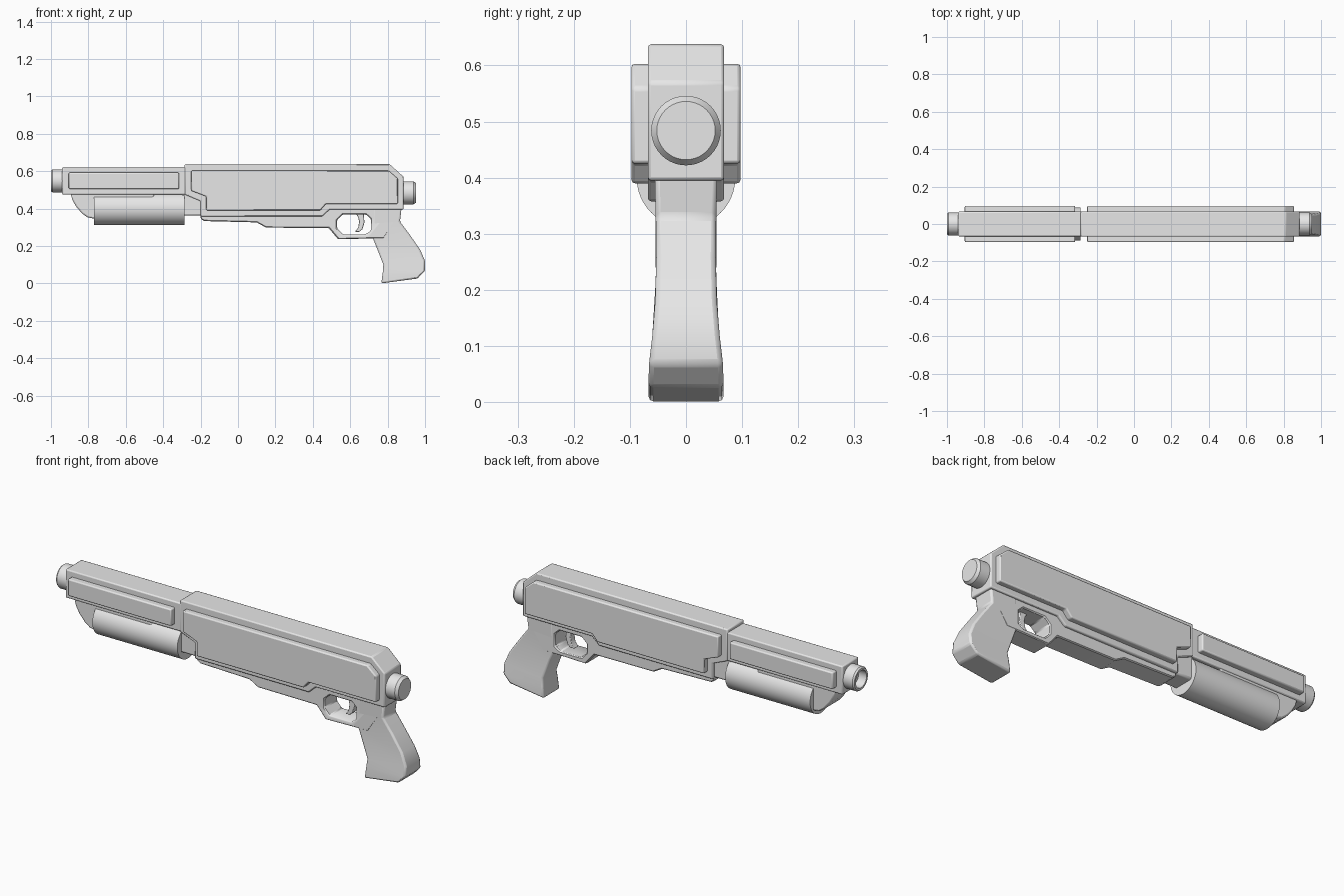
import bpy, bmesh, math
from mathutils import Matrix

if "Cube" in bpy.data.objects:
    bpy.data.objects.remove(bpy.data.objects["Cube"])

grey = bpy.data.materials.new("light_grey")
grey.diffuse_color = (0.8, 0.8, 0.8, 1)
grey.use_nodes = True
grey.node_tree.nodes["Principled BSDF"].inputs["Base Color"].default_value = grey.diffuse_color


def finish(name, bm, bevel=0.0, segments=2):
    bmesh.ops.recalc_face_normals(bm, faces=bm.faces)
    mesh = bpy.data.meshes.new(name)
    bm.to_mesh(mesh)
    bm.free()
    mesh.materials.append(grey)
    obj = bpy.data.objects.new(name, mesh)
    bpy.context.collection.objects.link(obj)
    if bevel:
        mod = obj.modifiers.new("soft_edges", 'BEVEL')
        mod.width, mod.segments = bevel, segments
        mod.limit_method, mod.angle_limit = 'ANGLE', math.radians(30)
    bpy.ops.object.select_all(action='DESELECT')
    obj.select_set(True)
    bpy.context.view_layer.objects.active = obj
    bpy.ops.object.shade_smooth_by_angle(angle=math.radians(30))
    return obj


def prism(name, points, y0, y1, bevel=0.0):
    """Side outline in x, z extruded from y0 to y1."""
    bm = bmesh.new()
    face = bm.faces.new([bm.verts.new((x, y0, z)) for x, z in points])
    ext = bmesh.ops.extrude_face_region(bm, geom=[face])
    for v in ext["geom"]:
        if isinstance(v, bmesh.types.BMVert):
            v.co.y = y1
    return finish(name, bm, bevel)


def box_outline(x0, x1, z0, z1):
    return [(x0, z0), (x1, z0), (x1, z1), (x0, z1)]


def lathe(name, z, profile, sides=40):
    """Profile of (x, radius) turned around the x direction at height z."""
    bm = bmesh.new()
    verts = [bm.verts.new((x, 0, z + r)) for x, r in profile]
    edges = [bm.edges.new(p) for p in zip(verts, verts[1:])]
    bmesh.ops.spin(bm, geom=verts + edges, cent=(0, 0, z), axis=(1, 0, 0),
                   angle=math.tau, steps=sides)
    bmesh.ops.remove_doubles(bm, verts=bm.verts, dist=1e-5)
    return finish(name, bm)


# Receiver and barrel shroud
prism("receiver", [(-0.285, 0.638), (0.81, 0.638), (0.885, 0.57), (0.885, 0.395),
                   (0.49, 0.395), (0.45, 0.358), (-0.2, 0.358), (-0.2, 0.44),
                   (-0.285, 0.475)], -0.068, 0.068, 0.006)
prism("barrel_shroud", box_outline(-0.94, -0.27, 0.475, 0.622), -0.066, 0.066, 0.006)

# Raised panels on both sides
main_panel = [(-0.25, 0.603), (0.805, 0.603), (0.855, 0.56), (0.855, 0.425),
              (0.47, 0.425), (0.44, 0.39), (-0.17, 0.39), (-0.17, 0.465), (-0.25, 0.495)]
for side, s in (("front", -1), ("back", 1)):
    prism(side + "_receiver_panel", main_panel, s * 0.05, s * 0.097, 0.006)
    prism(side + "_shroud_panel", box_outline(-0.905, -0.315, 0.505, 0.592),
          s * 0.05, s * 0.097, 0.006)

# Hollow muzzle and rear cap
lathe("muzzle", 0.548, [(-0.93, 0), (-0.93, 0.061), (-0.992, 0.061), (-1.0, 0.055),
                        (-1.0, 0.044), (-0.955, 0.044), (-0.955, 0)])
lathe("rear_cap", 0.484, [(0.87, 0), (0.87, 0.062), (0.938, 0.062), (0.952, 0.052),
                          (0.952, 0)])

# Pump handle, its nose, and the tube behind it
lathe("pump_handle", 0.4, [(-0.77, 0), (-0.77, 0.088), (-0.285, 0.088), (-0.285, 0)], 48)
prism("pump_nose", [(-0.895, 0.48), (-0.885, 0.445), (-0.865, 0.41), (-0.835, 0.375),
                    (-0.805, 0.353), (-0.78, 0.348), (-0.45, 0.346), (-0.45, 0.48)],
      -0.062, 0.062, 0.008)
prism("magazine_tube", box_outline(-0.3, -0.18, 0.362, 0.5), -0.055, 0.055, 0.01)

# Lower frame with trigger guard opening
frame = prism("lower_frame", [(-0.2, 0.40), (-0.2, 0.345), (-0.18, 0.333), (0.1, 0.326),
                              (0.15, 0.298), (0.485, 0.296), (0.535, 0.236),
                              (0.70, 0.24), (0.78, 0.24), (0.84, 0.33), (0.84, 0.42),
                              (0.0, 0.42)], -0.054, 0.054)
hole = prism("guard_cutter", [(0.53, 0.295), (0.56, 0.262), (0.68, 0.262), (0.71, 0.28),
                              (0.71, 0.345), (0.685, 0.368), (0.56, 0.368),
                              (0.53, 0.34)], -0.2, 0.2)
hole.hide_render = True
hole.hide_viewport = True
cut = frame.modifiers.new("guard_opening", 'BOOLEAN')
cut.operation, cut.object, cut.solver = 'DIFFERENCE', hole, 'EXACT'
soft = frame.modifiers.new("soft_edges", 'BEVEL')
soft.width, soft.segments, soft.limit_method = 0.005, 1, 'ANGLE'

# Trigger
prism("trigger", [(0.625, 0.38), (0.672, 0.38), (0.676, 0.325), (0.665, 0.29), (0.65, 0.276),
                  (0.625, 0.276), (0.642, 0.297), (0.648, 0.33), (0.642, 0.355)],
      -0.018, 0.018, 0.003)

# Grip: rows of front x, z, back x, z, half width
rows = [(0.725, 0.41, 0.875, 0.41, 0.056), (0.722, 0.32, 0.866, 0.33, 0.054),
        (0.72, 0.245, 0.92, 0.258, 0.053), (0.738, 0.2, 0.974, 0.18, 0.055),
        (0.777, 0.1, 1.0, 0.12, 0.060), (0.774, 0.06, 1.0, 0.068, 0.066),
        (0.766, 0.0, 0.96, 0.026, 0.067)]
bm = bmesh.new()
rings = [[bm.verts.new(p) for p in ((fx, -w, fz), (bx, -w, bz), (bx, w, bz), (fx, w, fz))]
         for fx, fz, bx, bz, w in rows]
for a, b in zip(rings, rings[1:]):
    for i in range(4):
        j = (i + 1) % 4
        bm.faces.new((a[i], a[j], b[j], b[i]))
bm.faces.new(rings[0])
bm.faces.new(rings[-1])
finish("grip", bm, 0.009)
